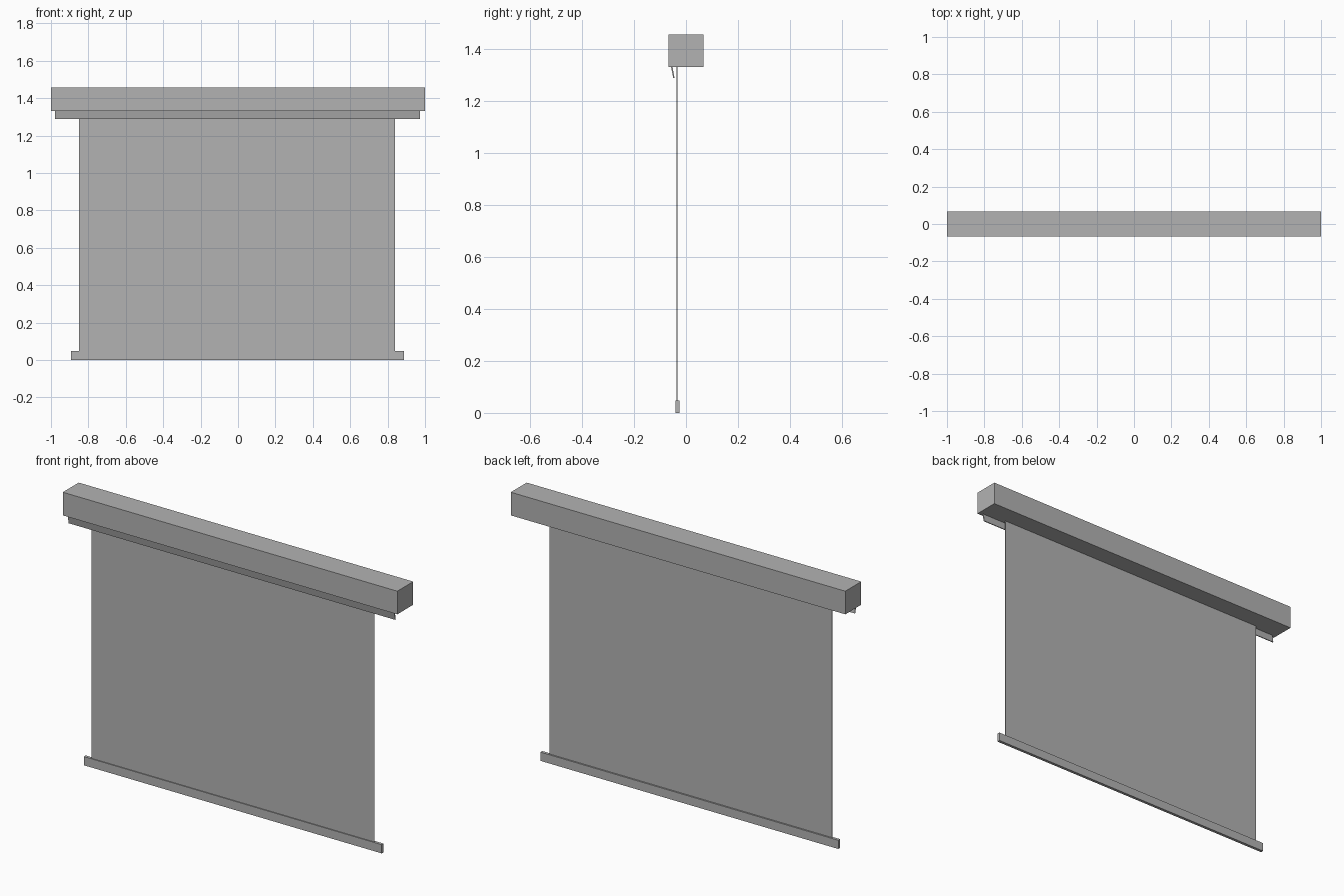
import bpy
import bmesh

cube = bpy.data.objects.get("Cube")
if cube:
    bpy.data.objects.remove(cube, do_unlink=True)

# One plain grey for every part
grey = bpy.data.materials.new("matte_grey")
grey.use_nodes = True
colour = (0.45, 0.45, 0.45, 1)
grey.diffuse_color = colour
grey.node_tree.nodes["Principled BSDF"].inputs["Base Color"].default_value = colour


def extrude_profile(name, profile, x0, x1):
    """Sweep a (y, z) outline along x into a closed solid."""
    bm = bmesh.new()
    face = bm.faces.new([bm.verts.new((x0, y, z)) for y, z in profile])
    swept = bmesh.ops.extrude_face_region(bm, geom=[face])
    verts = [v for v in swept["geom"] if isinstance(v, bmesh.types.BMVert)]
    bmesh.ops.translate(bm, verts=verts, vec=(x1 - x0, 0, 0))
    bmesh.ops.recalc_face_normals(bm, faces=bm.faces)
    mesh = bpy.data.meshes.new(name)
    bm.to_mesh(mesh)
    bm.free()
    mesh.materials.append(grey)
    obj = bpy.data.objects.new(name, mesh)
    bpy.context.collection.objects.link(obj)
    return obj


def rect(y0, y1, z0, z1):
    return [(y0, z0), (y1, z0), (y1, z1), (y0, z1)]


# Long box that holds the roller
extrude_profile("housing", rect(-0.068, 0.068, 1.332, 1.457), -1, 1)

# Thin tilted flap hanging under the front edge
flap = [(-0.058, 1.333), (-0.052, 1.333), (-0.044, 1.288), (-0.049, 1.288)]
extrude_profile("hinged_flap", flap, -0.978, 0.974)

# Hanging sheet
extrude_profile("screen_sheet", rect(-0.036, -0.033, 0.04, 1.34), -0.85, 0.84)

# Weighted bar along the bottom of the sheet
extrude_profile("bottom_bar", rect(-0.041, -0.025, 0, 0.047), -0.893, 0.888)
